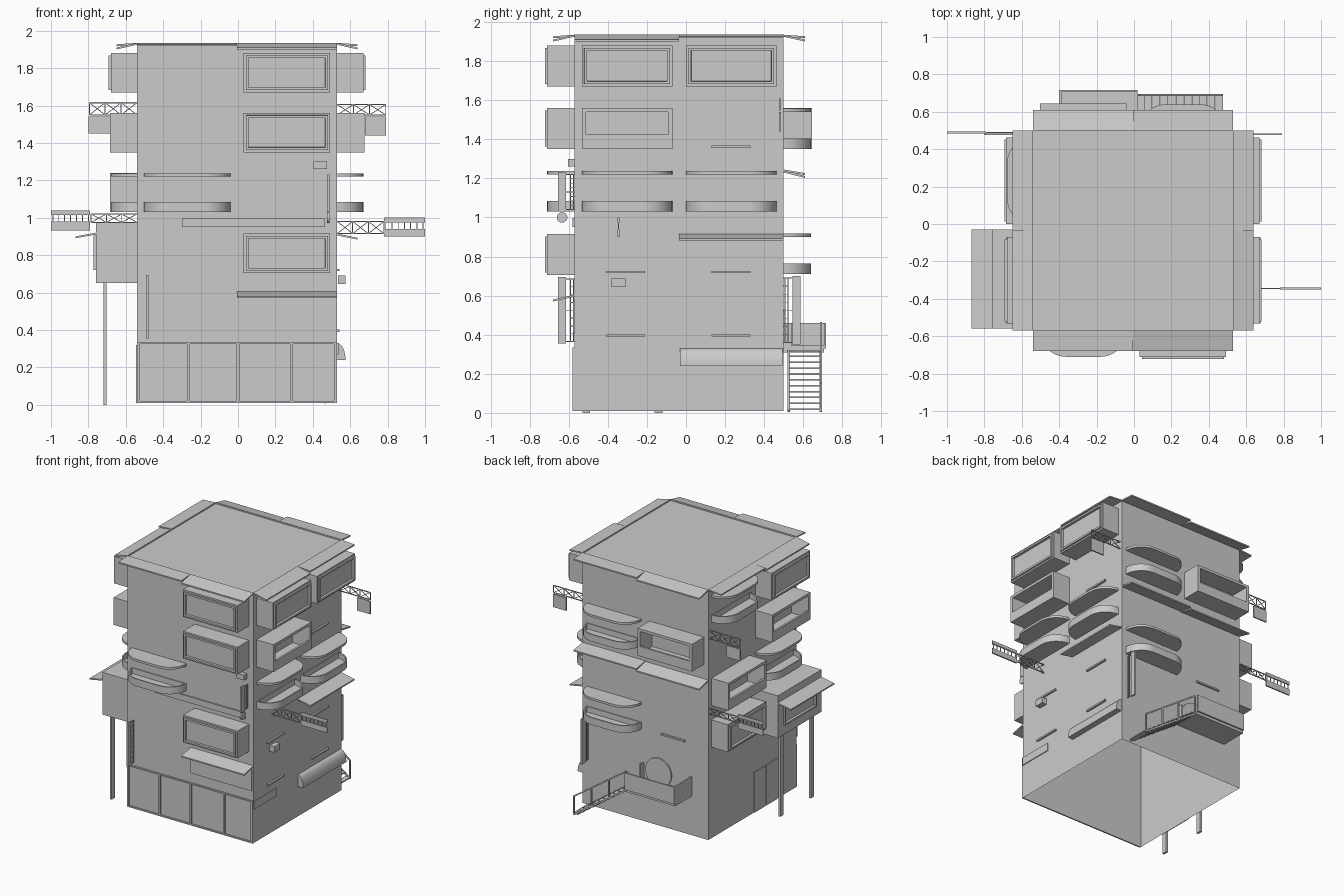
import bpy, bmesh, math
from mathutils import Matrix, Vector

if "Cube" in bpy.data.objects:
    bpy.data.objects.remove(bpy.data.objects["Cube"])

FRONT, RIGHT, BACK, LEFT = range(4)
H = 0.535  # half width of the square tower


def place(face):
    # local frame of a wall: u along it, d outwards (-y), z up
    return (Matrix.Translation((-0.005, -0.035, 0)) @ Matrix.Rotation(face * math.pi / 2, 4, 'Z')
            @ Matrix.Translation((0, -H, 0)))


def finish(bm, name, face, smooth=False):
    bmesh.ops.recalc_face_normals(bm, faces=bm.faces[:])
    bm.transform(place(face))
    me = bpy.data.meshes.new(name)
    bm.to_mesh(me)
    bm.free()
    ob = bpy.data.objects.new(name, me)
    bpy.context.collection.objects.link(ob)
    if smooth:
        bpy.ops.object.select_all(action='DESELECT')
        ob.select_set(True)
        bpy.context.view_layer.objects.active = ob
        bpy.ops.object.shade_smooth_by_angle(angle=math.radians(35))
    return ob


def add_box(bm, u, d, z):
    m = (Matrix.Translation(((u[0] + u[1]) / 2, -(d[0] + d[1]) / 2, (z[0] + z[1]) / 2))
         @ Matrix.Diagonal((u[1] - u[0], d[1] - d[0], z[1] - z[0], 1)))
    return bmesh.ops.create_cube(bm, size=1, matrix=m)['verts']


def add_bar(bm, p, q, w=0.006):
    p, q = [Vector((a[0], -a[1], a[2])) for a in (p, q)]
    m = (Matrix.Translation((p + q) / 2) @ (q - p).to_track_quat('Z', 'Y').to_matrix().to_4x4()
         @ Matrix.Diagonal((w, w, (q - p).length, 1)))
    bmesh.ops.create_cube(bm, size=1, matrix=m)


def boxes(name, face, *parts):
    bm = bmesh.new()
    for p in parts:
        add_box(bm, *p)
    return finish(bm, name, face)


def prism(bm, pts, vec):
    f = bm.faces.new([bm.verts.new(p) for p in pts])
    r = bmesh.ops.extrude_face_region(bm, geom=[f])
    bmesh.ops.translate(bm, verts=[v for v in r['geom'] if isinstance(v, bmesh.types.BMVert)], vec=vec)


def window_box(name, face, u, d, z, rim=0.012):
    # bay with raised frame and recessed pane
    bm = bmesh.new()
    add_box(bm, u, (0, d), z)
    bm.normal_update()
    f = min(bm.faces, key=lambda f: f.calc_center_median().y)
    for t, dep in ((rim, 0), (0.0005, 0.012), (0.014, 0), (0.0005, -0.018)):
        bmesh.ops.inset_region(bm, faces=[f], thickness=t, depth=dep, use_even_offset=True)
    finish(bm, name, face)


def bay_span(side):
    return (0.035, 0.498) if side > 0 else (-0.498, -0.035)


def window_bay(face, side, z):
    window_box("window_bay", face, bay_span(side), 0.14, (z, z + 0.21))


def loggia(face, side, z):
    a, b = bay_span(side)
    t = 0.022
    boxes("open_loggia", face, ((a, b), (0, 0.145), (z, z + 0.02)),
          ((a, b), (0.13, 0.145), (z + 0.02, z + 0.075)),
          ((a, b), (0, 0.145), (z + 0.19, z + 0.21)),
          ((a, a + t), (0, 0.145), (z + 0.02, z + 0.19)),
          ((b - t, b), (0, 0.145), (z + 0.02, z + 0.19)))


def round_balcony(face, side, z):
    a, b = bay_span(side)
    r, n = 0.14, 10
    arc = [(r * math.cos(i * math.pi / 2 / n), r * math.sin(i * math.pi / 2 / n)) for i in range(n + 1)]
    out = [(b - r + c, -s) for c, s in arc] + [(a + r - c, -s) for c, s in reversed(arc)]
    bm = bmesh.new()
    prism(bm, [(x, y, z) for x, y in out], (0, 0, 0.055))
    bmesh.ops.recalc_face_normals(bm, faces=bm.faces[:])
    top = max(bm.faces, key=lambda f: f.calc_center_median().z)
    bmesh.ops.inset_region(bm, faces=[top], thickness=0.01)
    bmesh.ops.translate(bm, verts=top.verts[:], vec=(0, 0, 0))
    bmesh.ops.inset_region(bm, faces=[top], thickness=0.0005, depth=-0.042)
    finish(bm, "round_balcony", face, True)
    bm = bmesh.new()
    prism(bm, [(x, y, z + 0.19) for x, y in out], (0, 0, 0.017))
    finish(bm, "round_canopy", face, True)


def awning(face, a, b, z, drop, d0=0.0, d1=0.11, t=0.01):
    bm = bmesh.new()
    prism(bm, [(a, -d0, z), (a, -d1, z - drop), (a, -d1, z - drop - t), (a, -d0, z - t)], (b - a, 0, 0))
    finish(bm, "awning", face)


def truss_sign(face, u, reach, z, sign_d, sign_parts, ticks=None):
    # cross-braced bracket carrying a thin sign
    bm = bmesh.new()
    z0, z1 = z
    n = 3
    for h in z:
        add_bar(bm, (u, 0, h), (u, reach, h))
    for i in range(n):
        d0, d1 = reach * i / n, reach * (i + 1) / n
        add_bar(bm, (u, d0, z0), (u, d1, z1), 0.004)
        add_bar(bm, (u, d0, z1), (u, d1, z0), 0.004)
        add_bar(bm, (u, d1, z0), (u, d1, z1), 0.005)
    for s in sign_parts:
        add_box(bm, (u - 0.005, u + 0.005), sign_d, s)
    if ticks:
        for i in range(7):
            d = sign_d[0] + 0.01 + i * (sign_d[1] - sign_d[0] - 0.02) / 6
            add_bar(bm, (u, d, ticks[0]), (u, d, ticks[1]), 0.005)
    finish(bm, "truss_sign", face)


def blade_sign(face, u, z0, z1):
    # vertical board on a small ladder bracket
    bm = bmesh.new()
    add_box(bm, (u - 0.006, u + 0.006), (0.045, 0.085), (z0, z1))
    for d in (0.006, 0.022):
        add_bar(bm, (u, d, z0 + 0.01), (u, d, z1 - 0.01), 0.005)
    n = 8
    for i in range(n + 1):
        h = z0 + 0.01 + (z1 - z0 - 0.02) * i / n
        add_bar(bm, (u, 0, h), (u, 0.047 if i % 4 == 0 else 0.022, h), 0.004)
    finish(bm, "blade_sign", face)


# tower shell, open underneath
bm = bmesh.new()
add_box(bm, (-H, H), (-2 * H, 0), (0.01, 1.925))
bmesh.ops.delete(bm, geom=[min(bm.faces, key=lambda f: f.calc_center_median().z)], context='FACES')
finish(bm, "tower", FRONT)

# bays and balconies on the four walls
for face, side, z in ((FRONT, 1, 1.67), (FRONT, 1, 1.35), (FRONT, 1, 0.705), (RIGHT, -1, 1.67),
                      (RIGHT, 1, 1.67), (LEFT, 1, 1.67), (LEFT, -1, 0.71)):
    window_bay(face, side, z)
for face, side, z in ((RIGHT, -1, 1.35), (BACK, 1, 1.35), (LEFT, 1, 1.35), (LEFT, -1, 1.03)):
    loggia(face, side, z)
for face, side, z in ((FRONT, -1, 1.03), (RIGHT, -1, 1.03), (RIGHT, 1, 1.03), (BACK, -1, 1.35),
                      (BACK, -1, 0.71), (LEFT, 1, 1.03), (LEFT, -1, 1.67)):
    round_balcony(face, side, z)

# roof eaves and lower awnings
for face in range(4):
    low = -1 if face == RIGHT else 1
    for side in (-1, 1):
        a, b = (0, H) if side > 0 else (-H, 0)
        awning(face, a, b, 1.935, 0.025 if side == low else 0.008)
awning(RIGHT, 0, H, 0.915, 0.022)
awning(BACK, -H, 0, 1.245, 0.018)
awning(BACK, 0, H, 1.24, 0.028)
awning(FRONT, 0, H, 0.605, 0.025)

# large side volume on posts
window_box("side_volume", LEFT, (-0.005, 0.525), 0.22, (0.65, 0.975), 0.07)
awning(LEFT, -0.005, 0.525, 0.92, 0.02, 0.22, 0.33)
boxes("side_posts", LEFT, *[((u - 0.02, u + 0.02), (0.163, 0.179), (0, 0.65)) for u in (0.475, 0.105)])

# shopfront frames
uprights = [((u - 0.008, u + 0.008), (0, 0.01), (0.01, 0.335)) for u in (-0.527, -0.26, 0.005, 0.29, 0.527)]
rails = [((-H, H), (0, 0.01), (h, h + 0.01)) for h in (0.01, 0.325)]
boxes("shopfront_frame", FRONT, *uprights, *rails)
boxes("shop_panel", FRONT, ((0.005, 0.525), (0, 0.008), (0.41, 0.575)))
boxes("long_sign", FRONT, ((-0.295, 0.47), (0, 0.012), (0.95, 0.997)))

# wall details
boxes("ledges", RIGHT, *[((u - 0.1, u + 0.1), (0, 0.014), (z, z + 0.012))
                         for u, z in ((0.265, 1.355), (-0.275, 0.715), (0.265, 0.715),
                                      (-0.275, 0.39), (0.265, 0.39))])
boxes("back_ledge", BACK, ((0.14, 0.34), (0, 0.014), (0.715, 0.727)))
boxes("side_panel", RIGHT, ((-H, -0.265), (0, 0.006), (0.27, 0.33)))
boxes("side_doors", LEFT, ((0.02, 0.155), (0, 0.005), (0.01, 0.32)), ((0.165, 0.3), (0, 0.005), (0.01, 0.32)))
boxes("cooling_unit_right", RIGHT, ((-0.345, -0.275), (0.005, 0.045), (0.645, 0.69)))
boxes("cooling_unit_front", FRONT, ((0.41, 0.48), (0, 0.035), (1.26, 1.30)))

# curved shop awning on the right
bm = bmesh.new()
curve = [(0.005, -0.045 * math.sin(i * math.pi / 16), 0.24 + 0.09 * math.cos(i * math.pi / 16)) for i in range(9)]
prism(bm, curve + [(0.005, 0, 0.24)], (0.525, 0, 0))
finish(bm, "curved_awning", RIGHT, True)

# projecting signs
truss_sign(LEFT, -0.515, 0.255, (1.55, 1.615), (0.145, 0.26), [(1.45, 1.54)])
truss_sign(LEFT, -0.525, 0.245, (0.975, 1.02), (0.25, 0.46), [(0.932, 0.98), (1.015, 1.04)], (0.98, 1.015))
truss_sign(RIGHT, 0.515, 0.26, (1.55, 1.605), (0.15, 0.262), [(1.44, 1.54)])
truss_sign(RIGHT, -0.31, 0.25, (0.915, 0.98), (0.25, 0.47), [(0.9, 0.94), (0.975, 1.0)], (0.94, 0.975))
blade_sign(FRONT, -0.48, 0.355, 0.695)
blade_sign(FRONT, 0.488, 1.03, 1.23)
blade_sign(BACK, -0.485, 0.35, 0.7)
bm = bmesh.new()
bmesh.ops.create_cone(bm, cap_ends=True, segments=24, radius1=0.027, radius2=0.027, depth=0.012,
                      matrix=Matrix.Translation((0.488, -0.064, 1.0)) @ Matrix.Rotation(math.pi / 2, 4, 'Y'))
finish(bm, "sign_disc", FRONT, True)

# rear entrance: round door, landing with parapet, stair
bm = bmesh.new()
bmesh.ops.create_cone(bm, cap_ends=True, segments=40, radius1=0.11, radius2=0.11, depth=0.012,
                      matrix=Matrix.Translation((0.115, -0.004, 0.42)) @ Matrix.Rotation(math.pi / 2, 4, 'X'))
finish(bm, "round_door", BACK, True)
boxes("landing", BACK, ((-0.025, 0.395), (0, 0.205), (0.31, 0.345)),
      ((-0.025, 0.395), (0.205, 0.217), (0.33, 0.46)),
      ((0.383, 0.395), (0, 0.205), (0.345, 0.46)),
      ((-0.025, -0.013), (0, 0.04), (0.345, 0.46)))
bm = bmesh.new()
N = 11
for i in range(N):
    u, h = -0.04 - 0.42 * i / (N - 1), 0.32 - 0.3 * i / (N - 1)
    add_box(bm, (u - 0.02, u + 0.02), (0.03, 0.19), (h - 0.005, h + 0.003))
for d in (0.025, 0.19):
    add_bar(bm, (-0.03, d, 0.315), (-0.475, d, 0.01), 0.012)
for k in range(4):
    t = k / 3
    u, h = -0.03 - 0.445 * t, 0.32 - 0.31 * t
    add_bar(bm, (u, 0.19, h), (u, 0.19, h + 0.14), 0.01)
add_bar(bm, (-0.03, 0.19, 0.46), (-0.475, 0.19, 0.15), 0.01)
finish(bm, "rear_stair", BACK)
